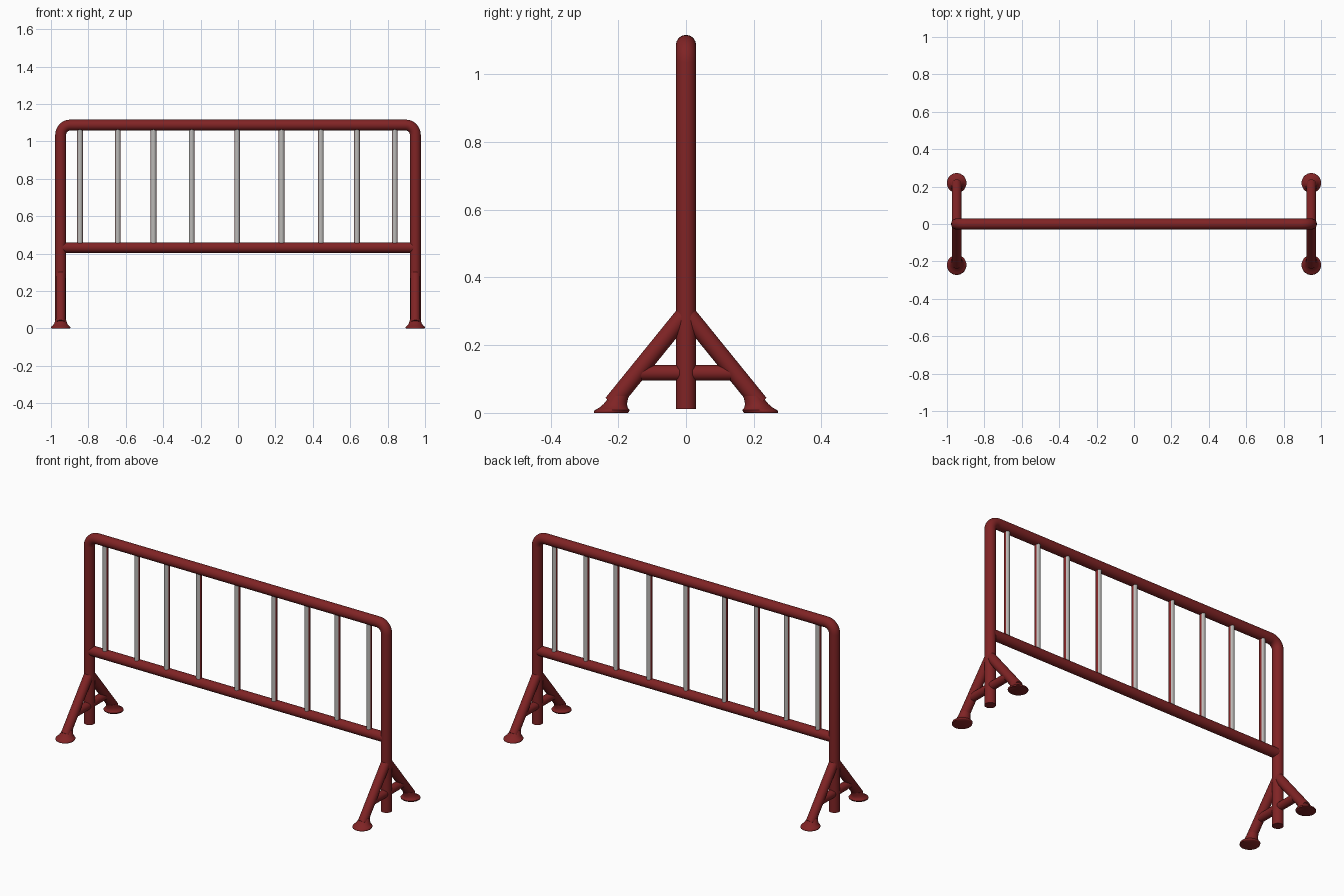
import bpy, bmesh, math
from mathutils import Vector

if "Cube" in bpy.data.objects:
    bpy.data.objects.remove(bpy.data.objects["Cube"])

def material(name, rgb):
    m = bpy.data.materials.new(name)
    m.diffuse_color = (*rgb, 1)
    m.use_nodes = True
    m.node_tree.nodes["Principled BSDF"].inputs["Base Color"].default_value = m.diffuse_color
    return m

RED = material("dark red paint", (0.215, 0.017, 0.018))
GREY = material("bare grey metal", (0.50, 0.49, 0.475))

def finish(name, bm, mats):
    """Turn a bmesh into a smooth-shaded object."""
    bmesh.ops.recalc_face_normals(bm, faces=bm.faces)
    me = bpy.data.meshes.new(name)
    bm.to_mesh(me)
    bm.free()
    for m in mats:
        me.materials.append(m)
    ob = bpy.data.objects.new(name, me)
    bpy.context.collection.objects.link(ob)
    bpy.context.view_layer.objects.active = ob
    ob.select_set(True)
    bpy.ops.object.shade_smooth_by_angle(angle=math.radians(50))
    ob.select_set(False)
    return ob

def tube(name, pts, radii, mats=(RED,), sides=24, side=Vector((0, 1, 0)), rule=None, level=False):
    """Sweep a circle along a path lying in the plane perpendicular to side."""
    bm = bmesh.new()
    pts = [Vector(p) for p in pts]
    rings = []
    for i, p in enumerate(pts):
        tangent = (pts[min(i + 1, len(pts) - 1)] - pts[max(i - 1, 0)]).normalized()
        if level:  # keep the rings parallel to the floor
            tangent = Vector((0, 0, 1))
        u = tangent.cross(side).normalized()
        rings.append([bm.verts.new(p + radii[i] * (math.cos(a) * u + math.sin(a) * side))
                      for a in (2 * math.pi * (k + 0.5) / sides for k in range(sides))])
    for a, b in zip(rings, rings[1:]):
        for k in range(sides):
            n = (k + 1) % sides
            bm.faces.new((a[k], a[n], b[n], b[k]))
    bm.faces.new(rings[0])
    bm.faces.new(rings[-1])
    bm.normal_update()
    if rule:
        for f in bm.faces:
            f.material_index = rule(f)
    return finish(name, bm, mats)

PX, TOP, R, BEND = 0.948, 1.087, 0.0295, 0.052

# Main hoop: two posts and the top rail with rounded corners
arc = [(PX - BEND + BEND * math.cos(a), 0, TOP - BEND + BEND * math.sin(a))
       for a in (math.pi / 2 * i / 8 for i in range(9))]
path = [(PX, 0, 0.012), (PX, 0, 0.5)] + arc
path += [(-x, y, z) for x, y, z in reversed(path)]
tube("main_hoop", path, [R] * len(path))

# Lower rail
tube("lower_rail", [(-PX, 0, 0.432), (PX, 0, 0.432)], [0.028] * 2)

# Upright bars: grey front and back, red on the sides
for i, x in enumerate((-0.845, -0.643, -0.452, -0.248, -0.004, 0.233, 0.443, 0.636, 0.838)):
    tube(f"upright_bar_{i + 1}", [(x, 0, 0.44), (x, 0, 1.08)], [0.0155] * 2, (GREY, RED), 16,
         rule=lambda f: 1 if abs(f.normal.x) > 0.75 else 0)

# Stands at each end
X = Vector((1, 0, 0))
foot = [(0.0, 0.050), (0.003, 0.052), (0.008, 0.052), (0.011, 0.048),
        (0.017, 0.041), (0.026, 0.035), (0.038, 0.031), (0.050, 0.028)]
for end, sx in (("left", -1), ("right", 1)):
    x = sx * PX
    tube(f"{end}_cross_brace", [(x, -0.14, 0.118), (x, 0.14, 0.118)], [0.023] * 2, side=X)
    for part, sy in (("front", -1), ("back", 1)):
        # Sloping leg
        tube(f"{end}_{part}_leg", [(x, 0, 0.297), (x, sy * 0.218, 0.028)], [0.026] * 2, side=X)
        # Flared foot, leaning in towards the leg
        tube(f"{end}_{part}_foot", [(x, sy * (0.222 - z * 0.5), z) for z, r in foot],
             [r for z, r in foot], side=X, level=True)
